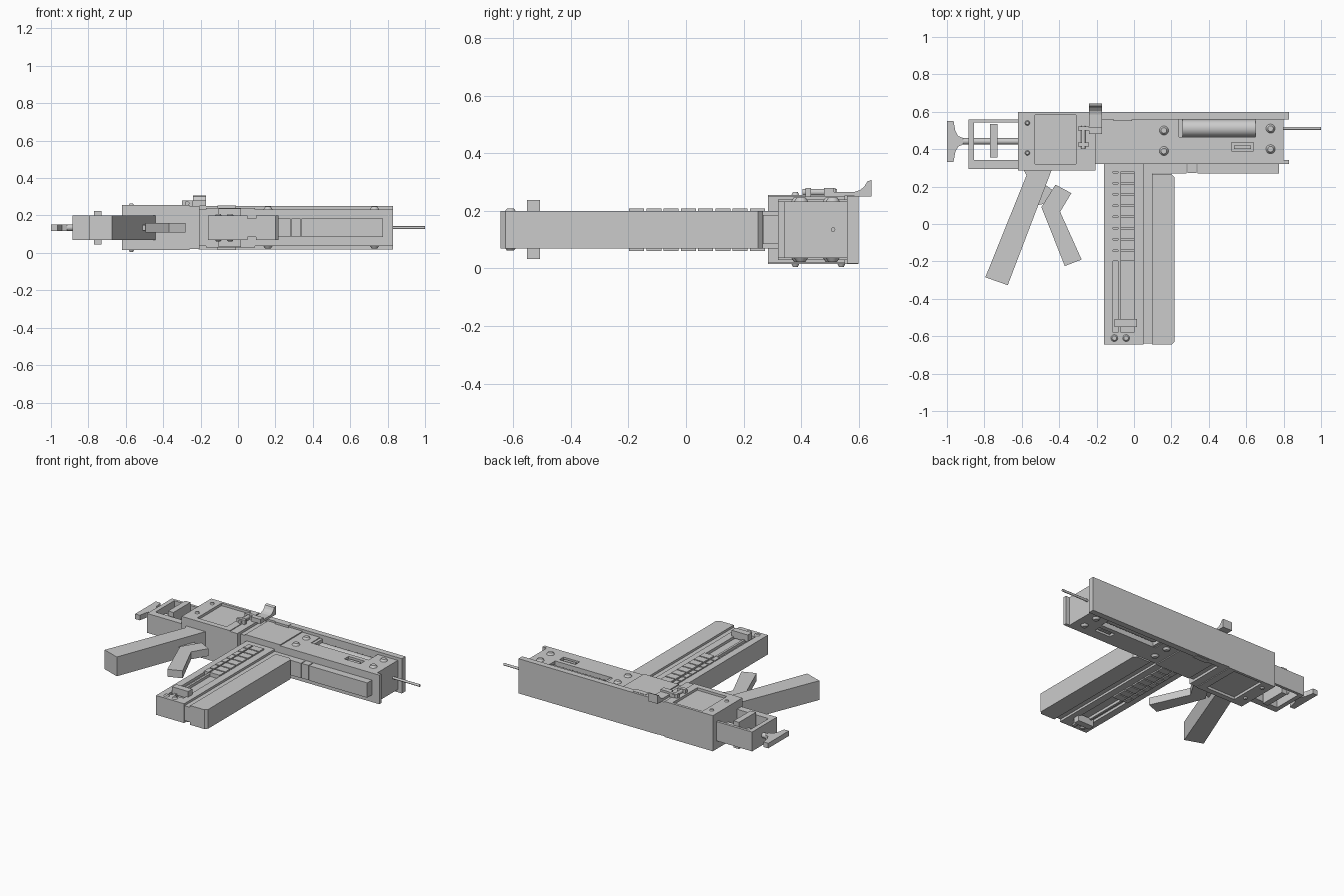
import bpy, bmesh, math
from mathutils import Matrix, Vector

if "Cube" in bpy.data.objects:
    bpy.data.objects.remove(bpy.data.objects["Cube"])

ZM = 0.135  # mid height, the tool is mirrored about this plane


def make(name, bm):
    bmesh.ops.recalc_face_normals(bm, faces=bm.faces)
    me = bpy.data.meshes.new(name)
    bm.to_mesh(me)
    bm.free()
    ob = bpy.data.objects.new(name, me)
    bpy.context.collection.objects.link(ob)
    return ob


def prism(name, pts, lo, hi, axis='z'):
    """Extrude a 2D outline: (x, y) along z or (y, z) along x."""
    bm = bmesh.new()
    put = (lambda p, h: (p[0], p[1], h)) if axis == 'z' else (lambda p, h: (h, p[0], p[1]))
    a = [bm.verts.new(put(p, lo)) for p in pts]
    b = [bm.verts.new(put(p, hi)) for p in pts]
    bm.faces.new(a)
    bm.faces.new(b)
    for i in range(len(pts)):
        j = (i + 1) % len(pts)
        bm.faces.new((a[i], a[j], b[j], b[i]))
    return make(name, bm)


def box(name, x0, x1, y0, y1, z0, z1):
    return prism(name, [(x0, y0), (x1, y0), (x1, y1), (x0, y1)], z0, z1)


def both(name, x0, x1, y0, y1, z0, z1):
    """Box on the upper side plus its copy on the lower side."""
    return [box(name + "_upper", x0, x1, y0, y1, z0, z1),
            box(name + "_lower", x0, x1, y0, y1, 2 * ZM - z1, 2 * ZM - z0)]


def rod(name, c, r, length, axis='z', r2=None, seg=20):
    bm = bmesh.new()
    rot = Matrix() if axis == 'z' else Matrix.Rotation(math.pi / 2, 4, 'Y' if axis == 'x' else 'X')
    bmesh.ops.create_cone(bm, cap_ends=True, segments=seg, radius1=r,
                          radius2=r if r2 is None else r2, depth=length,
                          matrix=Matrix.Translation(c) @ rot)
    ob = make(name, bm)
    bpy.context.view_layer.objects.active = ob
    ob.select_set(True)
    bpy.ops.object.shade_smooth_by_angle(angle=math.radians(35))
    ob.select_set(False)
    return ob


def bolt(name, x, y, z, r, h):
    """Tapered bolt head on the upper and lower faces."""
    rod(name + "_upper", (x, y, z + h / 2), r, h, r2=r * 0.6)
    rod(name + "_lower", (x, y, 2 * ZM - z - h / 2), r * 0.6, h, r2=r)


def cut(ob, cutters):
    bpy.context.view_layer.objects.active = ob
    for c in cutters:
        c.hide_render = True
        m = ob.modifiers.new("cut", 'BOOLEAN')
        m.operation, m.solver, m.object = 'DIFFERENCE', 'EXACT', c
        bpy.ops.object.modifier_apply(modifier=m.name)
        bpy.data.objects.remove(c)


# Front housing, with windows on both faces
core = box("housing_core", -0.21, 0.80, 0.32, 0.565, 0.037, 0.233)
cut(core, both("window_cutter", 0.22, 0.65, 0.465, 0.56, 0.17, 0.3)
    + both("slot_cutter", 0.52, 0.64, 0.39, 0.435, 0.215, 0.3))
box("back_plate", -0.21, 0.83, 0.56, 0.60, 0.018, 0.252)
box("front_lip", 0.79, 0.83, 0.32, 0.342, 0.037, 0.233)
both("housing_cover", -0.17, 0.09, 0.32, 0.56, 0.232, 0.240)
both("cover_tab", -0.11, -0.01, 0.55, 0.585, 0.232, 0.254)
both("window_stop", 0.22, 0.24, 0.465, 0.56, 0.17, 0.228)
both("slot_key", 0.535, 0.625, 0.40, 0.42, 0.21, 0.226)
for s, n in ((1, "upper"), (-1, "lower")):
    rod("barrel_" + n, (0.455, 0.512, ZM + s * 0.043), 0.046, 0.39, 'x', seg=32)
for i, (x, y) in enumerate([(0.16, 0.5), (0.16, 0.39), (0.73, 0.51), (0.73, 0.4)]):
    bolt(f"housing_bolt_{i}", x, y, 0.232, 0.025, 0.015)

# Front guide rail and needle
box("guide_rail_rear", 0.04, 0.28, 0.27, 0.325, 0.085, 0.185)
box("guide_rail_clip", 0.285, 0.335, 0.272, 0.325, 0.085, 0.185)
box("guide_rail_front", 0.34, 0.775, 0.27, 0.325, 0.085, 0.185)
rod("needle", (0.90, 0.511, ZM), 0.008, 0.2, 'x', seg=12)

# Rear block with square recess
block = box("rear_block", -0.62, -0.26, 0.285, 0.60, 0.015, 0.255)
cut(block, both("recess_cutter", -0.53, -0.31, 0.322, 0.582, 0.238, 0.3))
box("joint_block", -0.26, -0.205, 0.285, 0.60, 0.02, 0.25)
for i, y in enumerate((0.38, 0.54)):
    bolt(f"rear_bolt_{i}", -0.57, y, 0.253, 0.014, 0.012)

# Latch and hook on the upper face
rod("latch_pin", (-0.272, 0.465, 0.265), 0.012, 0.12, 'y', seg=16)
for y in (0.415, 0.50):
    box("latch_ear", -0.30, -0.24, y, y + 0.02, 0.25, 0.28)
prism("hook", [(0.48, 0.25), (0.60, 0.25), (0.645, 0.25), (0.645, 0.308), (0.63, 0.302),
               (0.62, 0.285), (0.605, 0.272), (0.585, 0.266), (0.515, 0.266), (0.515, 0.28),
               (0.48, 0.28)], -0.24, -0.17, 'x')

# Rear frame with plunger
box("frame_side_back", -0.885, -0.61, 0.542, 0.56, 0.07, 0.2)
box("frame_side_front", -0.885, -0.61, 0.295, 0.342, 0.07, 0.2)
box("frame_end", -0.885, -0.855, 0.295, 0.56, 0.07, 0.2)
rod("plunger_rod", (-0.775, 0.442, ZM), 0.017, 0.33, 'x')
box("plunger_block", -0.77, -0.73, 0.355, 0.535, 0.045, 0.225)
flare = [(-0.915, 0.018), (-0.94, 0.028), (-0.955, 0.055), (-0.965, 0.11), (-1.0, 0.11)]
prism("plunger_handle", [(x, 0.442 + d) for x, d in flare]
      + [(x, 0.442 - d) for x, d in reversed(flare)], 0.118, 0.152)

# Grip and trigger
prism("grip", [(-0.59, 0.29), (-0.575, 0.26), (-0.795, -0.285), (-0.675, -0.327),
               (-0.455, 0.25), (-0.44, 0.29)], 0.07, 0.2)
prism("trigger", [(-0.495, 0.09), (-0.42, 0.21), (-0.335, 0.165), (-0.395, 0.065),
                  (-0.28, -0.19), (-0.37, -0.225)], 0.11, 0.16)
prism("trigger_link", [(-0.475, 0.21), (-0.42, 0.17), (-0.47, 0.11), (-0.52, 0.10)], 0.12, 0.15)

# Magazine: slotted rear half, web and chamfered front half
mag = box("magazine_rear", -0.16, 0.05, -0.645, 0.325, 0.07, 0.2)
cut(mag, both("groove_cutter_a", -0.112, -0.085, -0.58, 0.28, 0.182, 0.3)
    + both("groove_cutter_b", -0.07, 0.0, -0.58, 0.28, 0.182, 0.3))
box("magazine_web", 0.045, 0.10, -0.64, 0.325, 0.085, 0.185)
prism("magazine_front", [(0.095, -0.645), (0.20, -0.645), (0.217, -0.628), (0.217, 0.25),
                         (0.20, 0.267), (0.095, 0.267)], 0.07, 0.2)

# Staggered plates along the magazine, on both faces
for i in range(8):
    y = -0.198 + i * 0.06
    both(f"plate_narrow_{i}", -0.114, -0.083, y, y + 0.052, 0.18, 0.207)
    both(f"plate_wide_{i}", -0.072, 0.002, y, y + 0.052, 0.18, 0.209)
both("slider_tab", -0.105, 0.015, -0.552, -0.508, 0.19, 0.238)
for i, x in enumerate((-0.105, -0.042)):
    bolt(f"magazine_bolt_{i}", x, -0.61, 0.198, 0.02, 0.01)
